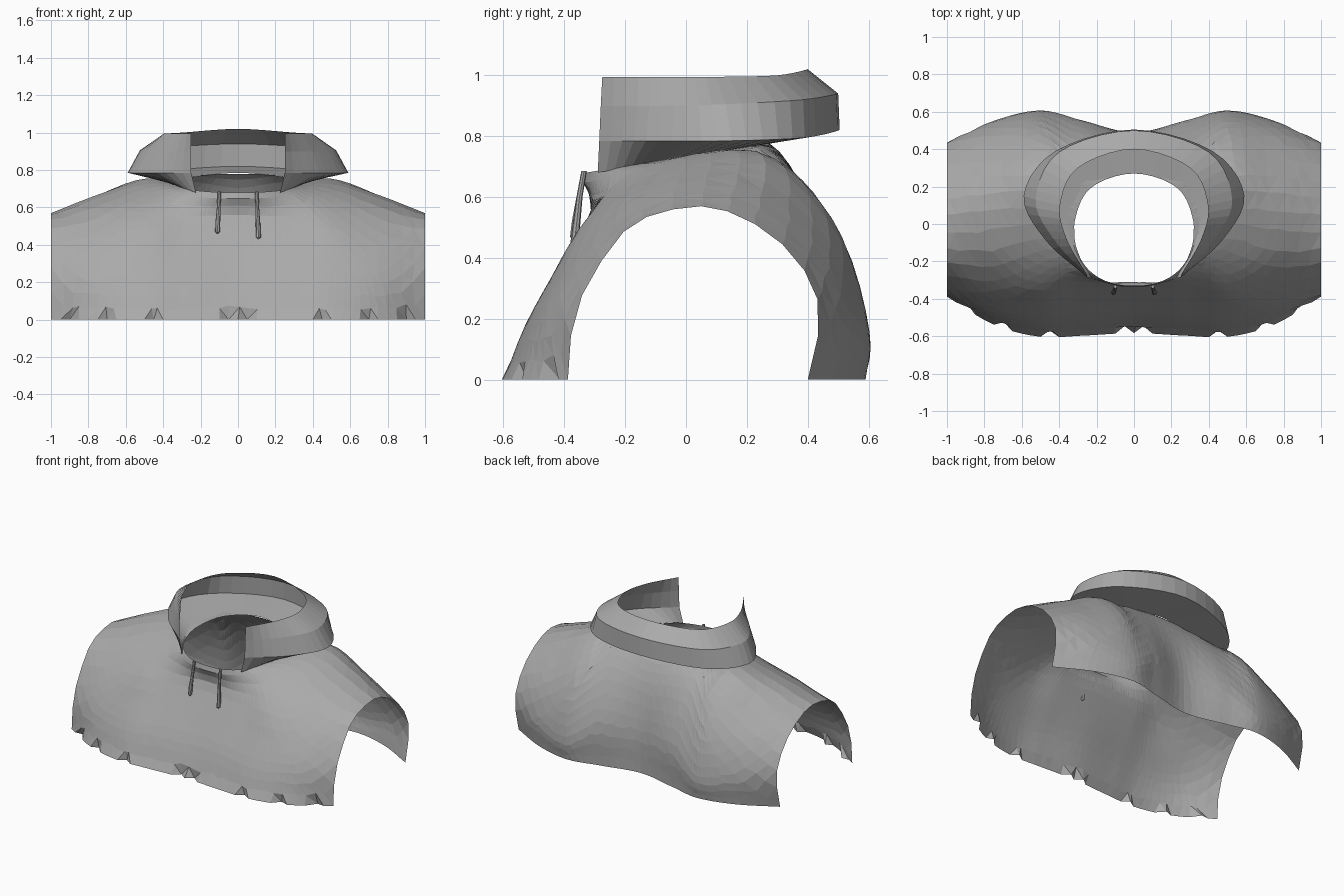
import bpy, bmesh, math, random
from mathutils import Vector

random.seed(4)
old = bpy.data.objects.get("Cube")
if old:
    bpy.data.objects.remove(old, do_unlink=True)

cloth = bpy.data.materials.new("grey cloth")
cloth.use_nodes = True
cloth.diffuse_color = (0.4, 0.4, 0.4, 1)
cloth.node_tree.nodes["Principled BSDF"].inputs["Base Color"].default_value = (0.4, 0.4, 0.4, 1)


def spline(points, t):
    """Smooth curve through the points, t counted in points."""
    last = len(points) - 1
    i = min(int(t), last - 1)
    f = t - i
    b, c = Vector(points[i]), Vector(points[i + 1])
    a = Vector(points[i - 1]) if i > 0 else 2 * b - c
    d = Vector(points[i + 2]) if i + 2 <= last else 2 * c - b
    return b + 0.5 * f * (c - a + f * (2 * a - 5 * b + 4 * c - d + f * (3 * (b - c) + d - a)))


def make_sheet(name, rows, closed, triangulate=False):
    """Join equal rows of points into one open sheet."""
    bm = bmesh.new()
    grid = [[bm.verts.new(p) for p in row] for row in rows]
    count = len(rows[0])
    for low, high in zip(grid, grid[1:]):
        for j in range(count if closed else count - 1):
            k = (j + 1) % count
            bm.faces.new((low[j], high[j], high[k], low[k]))
    if triangulate:
        bmesh.ops.triangulate(bm, faces=bm.faces, quad_method='SHORT_EDGE')
    bmesh.ops.recalc_face_normals(bm, faces=bm.faces)
    mesh = bpy.data.meshes.new(name)
    bm.to_mesh(mesh)
    bm.free()
    mesh.materials.append(cloth)
    obj = bpy.data.objects.new(name, mesh)
    bpy.context.collection.objects.link(obj)
    return obj


# Shoulder cape: arched sections from front hem to back hem, keyed by distance from the middle
SECTIONS = {
    0.0: [(-.575, 0), (-.495, .2), (-.405, .37), (-.312, .56), (-.335, .68), (-.12, .72),
          (.1, .76), (.27, .78), (.4, .59), (.48, .28), (.49, 0)],
    0.3: [(-.59, 0), (-.515, .19), (-.425, .35), (-.315, .53), (-.215, .665), (-.12, .71),
          (.08, .748), (.25, .765), (.42, .59), (.55, .28), (.55, 0)],
    0.5: [(-.595, 0), (-.53, .17), (-.45, .32), (-.34, .5), (-.18, .64), (.02, .73),
          (.25, .745), (.43, .6), (.545, .39), (.605, .14), (.59, 0)],
    0.75: [(-.53, 0), (-.48, .18), (-.41, .32), (-.3, .47), (-.15, .6), (.05, .665),
           (.22, .65), (.38, .53), (.49, .38), (.55, .18), (.53, 0)],
    1.0: [(-.38, 0), (-.37, .2), (-.29, .37), (-.19, .5), (-.08, .55), (.05, .57),
          (.17, .54), (.3, .46), (.4, .34), (.44, .2), (.4, 0)],
}
KEYS = sorted(SECTIONS)


def cape_point(x, t):
    d = min(abs(x), 1.0)
    i = max(k for k in range(len(KEYS) - 1) if KEYS[k] <= d)
    f = (d - KEYS[i]) / (KEYS[i + 1] - KEYS[i])
    across = [spline(SECTIONS[k], t) for k in KEYS]
    p = spline([across[1]] + across, 1 + i + f)
    return Vector((x, p.x, max(p.y, 0)))


def neck_point(angle):
    """Tilted, slightly squared oval of the neckline."""
    c, s = (math.copysign(abs(v) ** 0.88, v) for v in (math.cos(angle), math.sin(angle)))
    return Vector((0.32 * c, -0.03 + 0.3 * s, 0.73 + 0.05 * s))


# Outline of the unrolled cape: front hem, left opening, back hem, right opening
HEM, SIDE = 40, 14
outline = [(-1 + 2 * k / HEM, 0) for k in range(HEM)]
outline += [(1, 10 * k / SIDE) for k in range(SIDE)]
outline += [(1 - 2 * k / HEM, 10) for k in range(HEM)]
outline += [(-1, 10 - 10 * k / SIDE) for k in range(SIDE)]
FOLDS = (0.05, 0.45, 0.7, 0.9)
RINGS, NECK_T = 12, 5.5

rows = []
for r in range(RINGS + 1):
    s = r / RINGS
    row = []
    for x, t in outline:
        angle = math.atan2((t - NECK_T) / 5, x)
        neck = neck_point(angle)
        ht = NECK_T + 1.5 * math.sin(angle)
        px, pt = neck.x + (x - neck.x) * s, ht + (t - ht) * s
        if 0 < r < RINGS:
            px += s * random.uniform(-.012, .012)
            pt += s * random.uniform(-.06, .06)
        # Draw the cloth up to the neckline
        p = cape_point(px, pt) + (neck - cape_point(neck.x, ht)) * (1 - s) ** 6
        # Tucked folds along the front hem
        if r == RINGS and t == 0:
            p.y += 0.03 if any(abs(abs(x) - c) < 0.01 for c in FOLDS) else -0.008
        row.append(p)
    rows.append(row)
make_sheet("shoulder_cape", rows, True, True)

# Folded hood: half stations from the front end to the middle of the back, mirrored
HOOD = [
    [(.25, -.275, .995), (.36, -.08, .995), (.395, .1, .995), (.3, .3, 1.0), (0, .4, 1.02)],
    [(.25, -.28, .9), (.43, -.08, .9), (.525, .13, .905), (.4, .385, .92), (0, .5, .94)],
    [(.25, -.285, .785), (.47, -.09, .785), (.59, .15, .785), (.42, .39, .795), (0, .505, .82)],
    [(.225, -.29, .68), (.3, -.15, .705), (.32, 0, .732), (.235, .19, .762), (0, .27, .785)],
]
STEPS = 20
hood_rows = []
for half in HOOD:
    full = half + [(-x, y, z) for x, y, z in reversed(half[:-1])]
    hood_rows.append([spline(full, 8 * k / (2 * STEPS)) for k in range(2 * STEPS + 1)])
make_sheet("hood", hood_rows, False)

# Drawstrings hanging from the neckline
for name, side, tip in (("left_drawstring", 1, .43), ("right_drawstring", -1, .46)):
    path = [(side * .1, -.335, .685), (side * .103, -.35, .6), (side * .108, -.362, tip + .06),
            (side * .109, -.368, tip + .01), (side * .109, -.368, tip)]
    widths = (.009, .01, .013, .013, .004)
    tube = [[Vector(p) + w * Vector((math.cos(a), math.sin(a), 0))
             for a in (k * math.tau / 8 for k in range(8))] for p, w in zip(path, widths)]
    string = make_sheet(name, tube, True)
    bm = bmesh.new()
    bm.from_mesh(string.data)
    bmesh.ops.holes_fill(bm, edges=[e for e in bm.edges if e.is_boundary])
    bmesh.ops.recalc_face_normals(bm, faces=bm.faces)
    bm.to_mesh(string.data)
    bm.free()
